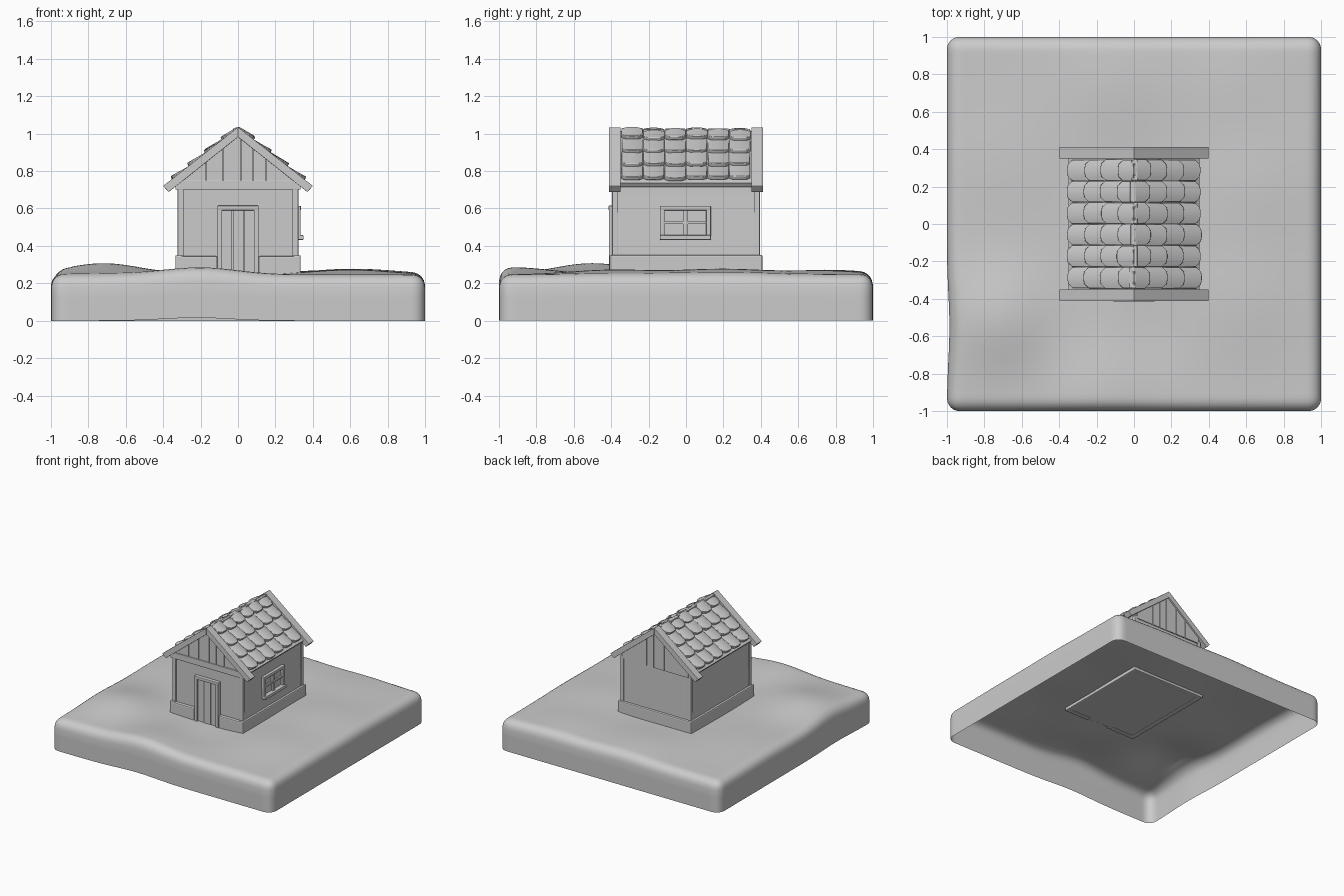
import bpy, bmesh, math, random
from mathutils import Matrix, Vector

random.seed(4)
if "Cube" in bpy.data.objects:
    bpy.data.objects.remove(bpy.data.objects["Cube"])

GREY = (0.6, 0.6, 0.6, 1)
clay = bpy.data.materials.new("plain_grey")
clay.use_nodes = True
clay.diffuse_color = GREY
clay.node_tree.nodes["Principled BSDF"].inputs["Base Color"].default_value = GREY


def finish(name, bm, smooth=None, bevel=0):
    bmesh.ops.recalc_face_normals(bm, faces=bm.faces)
    mesh = bpy.data.meshes.new(name)
    bm.to_mesh(mesh)
    bm.free()
    mesh.materials.append(clay)
    ob = bpy.data.objects.new(name, mesh)
    bpy.context.collection.objects.link(ob)
    if bevel:
        mod = ob.modifiers.new("soft_edges", "BEVEL")
        mod.width, mod.segments = bevel, 2
        mod.limit_method = "ANGLE"
    if smooth:
        bpy.ops.object.select_all(action="DESELECT")
        ob.select_set(True)
        bpy.context.view_layer.objects.active = ob
        bpy.ops.object.shade_smooth_by_angle(angle=math.radians(smooth))
    return ob


def add_box(bm, x0, x1, y0, y1, z0, z1):
    size = Matrix.Diagonal((x1 - x0, y1 - y0, z1 - z0, 1))
    centre = Matrix.Translation(((x0 + x1) / 2, (y0 + y1) / 2, (z0 + z1) / 2))
    bmesh.ops.create_cube(bm, size=1, matrix=centre @ size)


def boxes(name, items, bevel=0.004):
    bm = bmesh.new()
    for item in items:
        add_box(bm, *item)
    return finish(name, bm, bevel=bevel)


def add_prism(bm, outline, y0, y1):
    """Extrude an x-z outline along y."""
    face = bm.faces.new([bm.verts.new((x, y0, z)) for x, z in outline])
    out = bmesh.ops.extrude_face_region(bm, geom=[face])["geom"]
    for v in out:
        if isinstance(v, bmesh.types.BMVert):
            v.co.y = y1


def mirrored(half):
    """Close a right-hand outline running from the axis round to the axis."""
    return half + [(-x, z) for x, z in reversed(half) if x > 0]


# Ground: open-bottomed rounded slab with soft hills
R, TOP = 0.07, 0.247
hills = [(-0.72, -0.5, 0.06, 0.2), (-0.2, -0.92, 0.038, 0.2), (0.62, 0.2, 0.03, 0.24),
         (-0.1, 0.75, 0.025, 0.22), (0.6, -0.4, 0.025, 0.22), (0.5, 0.75, 0.02, 0.2),
         (-0.7, 0.3, 0.015, 0.25), (0.1, -0.6, -0.01, 0.15)]


def bell(d2, s):
    return math.exp(-d2 / (2 * s * s))


bm = bmesh.new()
bmesh.ops.create_grid(bm, x_segments=84, y_segments=84, size=1)
for v in bm.verts:
    v.co.z = TOP
for level in (0.23, 0.21, 0.18, 0.12, 0.06, 0):
    rim = [e for e in bm.edges if e.is_boundary]
    out = bmesh.ops.extrude_edge_only(bm, edges=rim)["geom"]
    for v in out:
        if isinstance(v, bmesh.types.BMVert):
            v.co.z = level
for v in bm.verts:
    p = v.co.copy()
    lim = 1 - R
    core = Vector((max(-lim, min(lim, p.x)), max(-lim, min(lim, p.y)), min(p.z, TOP - R)))
    if (p - core).length > 0:
        p = core + (p - core).normalized() * R
    lift = sum(a * bell((p.x - x) ** 2 + (p.y - y) ** 2, s) for x, y, a, s in hills)
    k = p.z / TOP
    if p.y < -0.9:
        p.z += 0.016 * bell((p.x + 0.22) ** 2, 0.18) * (1 - k)
    if p.x < -0.9:
        p.x += 0.014 * bell((p.y + 0.55) ** 2, 0.18)
    p.z += lift * k
    v.co = p
finish("ground", bm, smooth=40)

# House body with both gables
bm = bmesh.new()
add_prism(bm, mirrored([(0, 1.0), (0.31, 0.75), (0.31, 0.68), (0.32, 0.24), (0, 0.24)]), -0.385, 0.39)
finish("walls", bm)

# Stone footing, open at the doorway
footing = [(s * 0.335 - 0.02 - s * 0.02, s * 0.335 + 0.02 - s * 0.02, -0.41, 0.41, 0.235, 0.35) for s in (-1, 1)]
footing += [(-0.32, 0.32, 0.37, 0.41, 0.235, 0.35), (-0.32, -0.11, -0.41, -0.37, 0.235, 0.345),
            (0.11, 0.32, -0.41, -0.37, 0.235, 0.345)]
boxes("footing", footing, 0.008)

# Corner posts and front tie beam
posts = [(sx * 0.306 - 0.016, sx * 0.306 + 0.016, sy * 0.38 - 0.015, sy * 0.38 + 0.015, 0.33, 0.72)
         for sx in (-1, 1) for sy in (-1, 1)]
boxes("corner_posts", posts)
boxes("tie_beam", [(-0.335, 0.335, -0.403, -0.37, 0.7, 0.75)])

# Gable planks following the roof pitch
PITCH = 0.7875


def gable_planks(name, y_face, y_back, base):
    bm = bmesh.new()
    cuts = [-0.3, -0.17, -0.08, 0.015, 0.08, 0.15, 0.3]
    for a, b in zip(cuts, cuts[1:]):
        a, b = a + 0.002, b - 0.002
        tops = [b] + ([0] if a < 0 < b else []) + [a]
        outline = [(a, base), (b, base)] + [(x, 1.0 - PITCH * abs(x)) for x in tops]
        add_prism(bm, outline, y_face + random.uniform(-0.003, 0.003), y_back)
    finish(name, bm)


gable_planks("front_gable_planks", -0.393, -0.37, 0.74)
gable_planks("back_gable_planks", 0.397, 0.37, 0.7)

# Door and its frame
boxes("door_planks", [(-0.087, -0.032, -0.398, -0.37, 0.24, 0.595),
                      (-0.028, 0.03, -0.4, -0.37, 0.24, 0.595),
                      (0.032, 0.087, -0.398, -0.37, 0.24, 0.595)], 0.002)
boxes("door_frame", [(-0.11, -0.085, -0.413, -0.37, 0.24, 0.615),
                     (0.085, 0.11, -0.413, -0.37, 0.24, 0.615),
                     (-0.11, 0.11, -0.414, -0.37, 0.59, 0.615)])

# Side window: frame, glazing bars, sill
boxes("window_frame", [(0.3, 0.335, -0.14, -0.115, 0.435, 0.612),
                       (0.3, 0.335, 0.108, 0.133, 0.435, 0.612),
                       (0.3, 0.336, -0.14, 0.133, 0.59, 0.614)])
boxes("window_bars", [(0.3, 0.33, -0.017, 0.01, 0.45, 0.6), (0.3, 0.326, -0.12, 0.11, 0.516, 0.53)], 0.002)
boxes("window_sill", [(0.3, 0.35, -0.14, 0.133, 0.432, 0.457)])

# Roof deck and end boards
bm = bmesh.new()
add_prism(bm, mirrored([(0, 1.015), (0.35, 0.735), (0.335, 0.715), (0, 0.985)]), -0.36, 0.36)
finish("roof_deck", bm)
for name, y0, y1 in (("front_end_boards", -0.412, -0.35), ("back_end_boards", 0.35, 0.412)):
    bm = bmesh.new()
    for s in (-1, 1):
        add_prism(bm, [(0, 1.035), (s * 0.4, 0.72), (s * 0.37, 0.688), (0, 0.982)], y0, y1)
    finish(name, bm, bevel=0.002)

# Scalloped roof tiles, four courses of six on each slope
COLS, COURSES, STEP = 6, 4, 0.09
PROFILE = [-1, -0.6, -0.2, 0.2, 0.6, 1]


def add_tile(bm, side, x_end, y_mid):
    tilt = math.atan(PITCH) - math.radians(9 + random.uniform(-2, 2))
    along = Vector((side * math.cos(tilt), 0, -math.sin(tilt)))
    up = Vector((side * math.sin(tilt), 0, math.cos(tilt)))
    end = Vector((side * x_end, y_mid, 1.035 - PITCH * x_end + 0.02 + random.uniform(-0.003, 0.003)))
    length, half, thick = min(0.14, (x_end - 0.005) / math.cos(tilt)), 0.0565, 0.022
    rows = []
    for t in PROFILE:
        low = end + along * (-0.028 * t ** 4) + Vector((0, t * half, 0)) + up * (-0.009 * t * t)
        high = low - along * (length - 0.028 * t ** 4)
        rows.append([bm.verts.new(p) for p in (low, high, high - up * thick, low - up * thick)])
    for a, b in zip(rows, rows[1:]):
        for i in range(4):
            j = (i + 1) % 4
            bm.faces.new((a[i], a[j], b[j], b[i]))
    bm.faces.new(rows[0])
    bm.faces.new(rows[-1])


for name, side in (("left_roof_tiles", 1), ("right_roof_tiles", -1)):
    bm = bmesh.new()
    for course in range(COURSES):
        for col in range(COLS):
            y = (col - (COLS - 1) / 2) * 0.115 + random.uniform(-0.002, 0.002)
            add_tile(bm, side, STEP * (course + 1) + random.uniform(-0.004, 0.004), y)
    finish(name, bm, smooth=35, bevel=0.003)

# Narrow uneven ridge caps
caps = []
for col in range(COLS):
    y, x = (col - (COLS - 1) / 2) * 0.115, random.uniform(-0.008, 0.004)
    caps.append((x - 0.016, x + 0.016, y - 0.055, y + 0.055, 1.0, 1.028 + random.uniform(-0.004, 0.004)))
boxes("ridge_caps", caps)
